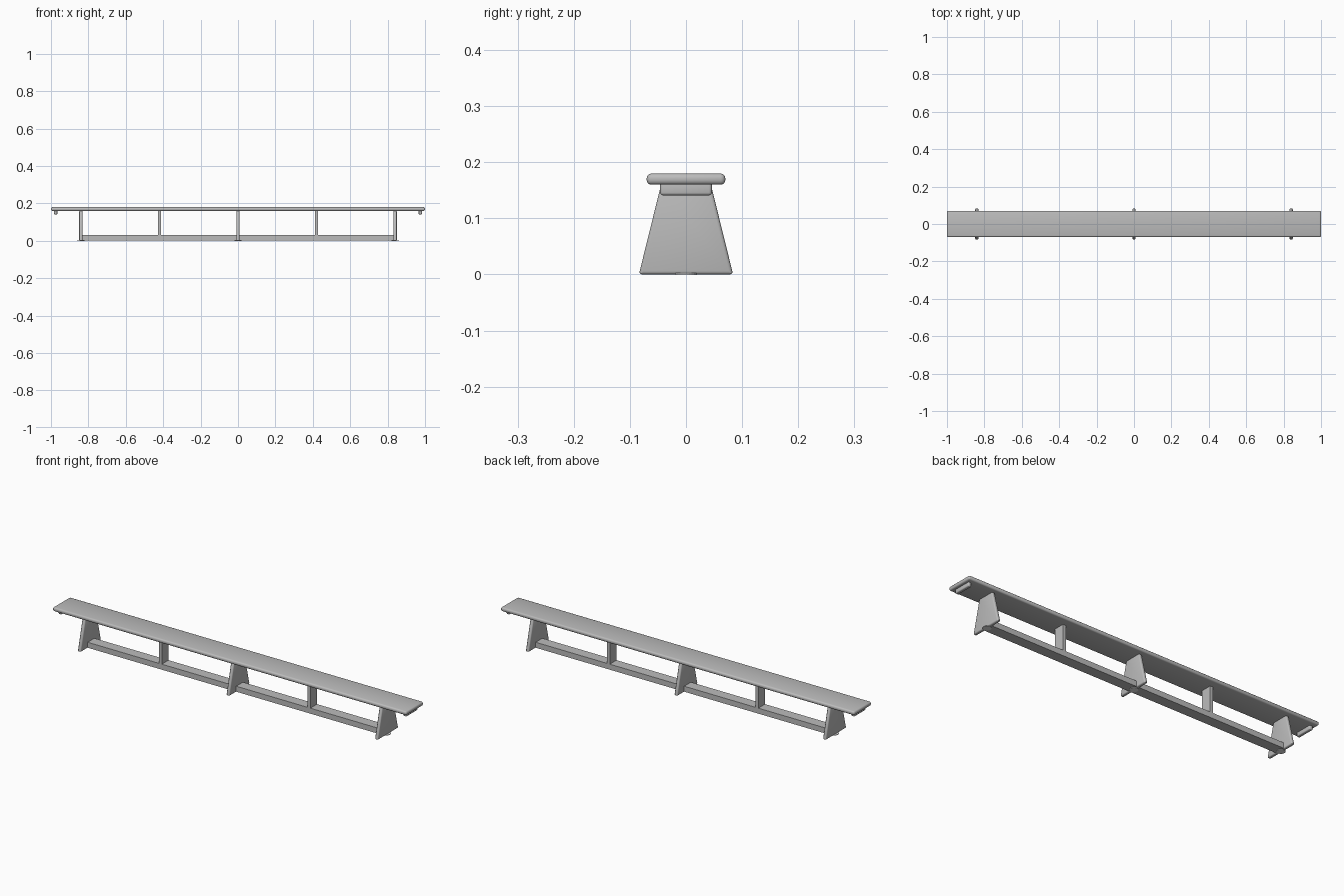
import bpy
import bmesh

if "Cube" in bpy.data.objects:
    bpy.data.objects.remove(bpy.data.objects["Cube"], do_unlink=True)


def make_material(name, value):
    mat = bpy.data.materials.new(name)
    mat.use_nodes = True
    mat.diffuse_color = (value, value, value, 1)
    mat.node_tree.nodes["Principled BSDF"].inputs["Base Color"].default_value = (value, value, value, 1)
    return mat


grey = make_material("bench grey", 0.5)
pale = make_material("pale foot pad", 0.8)


def add_object(name, bm, mat, bevel=0, segments=3):
    mesh = bpy.data.meshes.new(name)
    bmesh.ops.recalc_face_normals(bm, faces=bm.faces)
    bm.to_mesh(mesh)
    bm.free()
    mesh.materials.append(mat)
    obj = bpy.data.objects.new(name, mesh)
    bpy.context.collection.objects.link(obj)
    if bevel:
        mod = obj.modifiers.new("rounded edges", "BEVEL")
        mod.width = bevel
        mod.segments = segments
        bpy.ops.object.select_all(action="DESELECT")
        obj.select_set(True)
        bpy.context.view_layer.objects.active = obj
        bpy.ops.object.modifier_apply(modifier=mod.name)
        bpy.ops.object.shade_smooth_by_angle()
    return obj


def board(name, x, half_x, half_bottom, half_top, z0, z1, bevel=0):
    """Box whose depth may taper from bottom to top."""
    bm = bmesh.new()
    bmesh.ops.create_cube(bm, size=2)
    for v in bm.verts:
        top = v.co.z > 0
        v.co.x = x + v.co.x * half_x
        v.co.y *= half_top if top else half_bottom
        v.co.z = z1 if top else z0
    return add_object(name, bm, grey, bevel)


# Long seat plank and lower rail
board("seat", 0, 1.0, 0.07, 0.07, 0.16, 0.18, 0.008)
board("lower_rail", 0, 0.84, 0.027, 0.027, 0.002, 0.03)

# Tapered legs, each with a round pad underneath
for name, x in (("right", -0.84), ("middle", 0), ("left", 0.84)):
    board(name + "_leg", x, 0.009, 0.084, 0.044, 0, 0.162, 0.006)
    pad = bmesh.new()
    bmesh.ops.create_cone(pad, cap_ends=True, segments=24, radius1=0.02, radius2=0.02, depth=0.003)
    bmesh.ops.translate(pad, verts=pad.verts, vec=(x, 0, 0.001))
    add_object(name + "_foot_pad", pad, pale)

# Posts between the legs and hooking cleats at the ends
for name, side in (("right", -1), ("left", 1)):
    board(name + "_post", side * 0.42, 0.008, 0.027, 0.027, 0.028, 0.162)
    board(name + "_end_cleat", side * 0.975, 0.009, 0.046, 0.046, 0.141, 0.166, 0.005)
